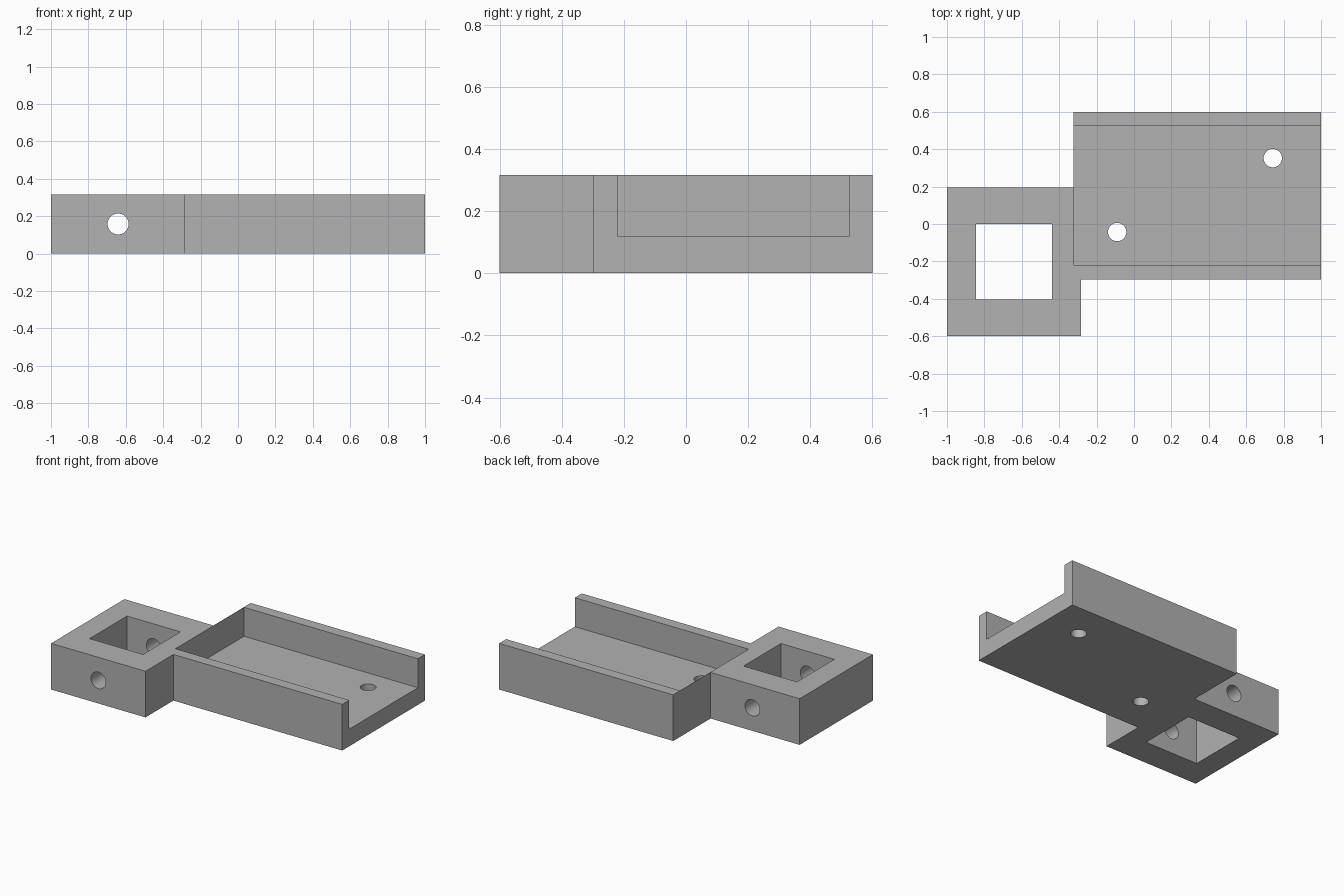
import bpy, bmesh
from math import pi

cube = bpy.data.objects.get("Cube")
if cube:
    bpy.data.objects.remove(cube, do_unlink=True)

HEIGHT, FLOOR = 0.317, 0.118
SOCKET = (-0.641, -0.202)        # centre of the square socket

grey = bpy.data.materials.new("light grey")
grey.use_nodes = True
colour = (0.445, 0.445, 0.445, 1)
grey.diffuse_color = colour
grey.node_tree.nodes["Principled BSDF"].inputs["Base Color"].default_value = colour


def make_object(name, bm):
    bmesh.ops.recalc_face_normals(bm, faces=bm.faces)
    mesh = bpy.data.meshes.new(name)
    bm.to_mesh(mesh)
    bm.free()
    mesh.materials.append(grey)
    obj = bpy.data.objects.new(name, mesh)
    bpy.context.collection.objects.link(obj)
    return obj


def prism(name, outline, z0, z1):
    bm = bmesh.new()
    face = bm.faces.new([bm.verts.new((x, y, z0)) for x, y in outline])
    side = bmesh.ops.extrude_face_region(bm, geom=[face])["geom"]
    verts = [v for v in side if isinstance(v, bmesh.types.BMVert)]
    bmesh.ops.translate(bm, verts=verts, vec=(0, 0, z1 - z0))
    return make_object(name, bm)


def box(name, x0, x1, y0, y1, z0, z1):
    return prism(name, [(x0, y0), (x1, y0), (x1, y1), (x0, y1)], z0, z1)


def drill(name, location, radius, depth, tilt=0):
    bm = bmesh.new()
    bmesh.ops.create_cone(bm, cap_ends=True, segments=48, radius1=radius,
                          radius2=radius, depth=depth)
    obj = make_object(name, bm)
    obj.location = location
    obj.rotation_euler.x = tilt
    return obj


# Socket block and tray share one outline
body = prism("socket_and_tray_bracket",
             [(-1, -0.6), (-0.283, -0.6), (-0.283, -0.297), (1, -0.297),
              (1, 0.6), (-0.323, 0.6), (-0.323, 0.195), (-1, 0.195)], 0, HEIGHT)

# Tray channel, square socket, cross hole and two floor holes
sx, sy = SOCKET
half = 0.203
cutters = [
    box("channel_cutter", -0.321, 1.2, -0.221, 0.524, FLOOR, 1),
    box("socket_cutter", sx - half, sx + half, sy - half, sy + half, -1, 1),
    drill("cross_hole_cutter", (sx, sy, HEIGHT / 2), 0.056, 2, pi / 2),
]
for x, y in ((-0.09, -0.043), (0.742, 0.352)):
    cutters.append(drill("floor_hole_cutter", (x, y, 0), 0.049, 1))

bpy.ops.object.select_all(action="DESELECT")
body.select_set(True)
bpy.context.view_layer.objects.active = body
for cutter in cutters:
    cutter.hide_render = True
    cut = body.modifiers.new(cutter.name, "BOOLEAN")
    cut.operation = "DIFFERENCE"
    cut.solver = "EXACT"
    cut.object = cutter
    bpy.ops.object.modifier_apply(modifier=cut.name)
    bpy.data.objects.remove(cutter, do_unlink=True)

# Round holes shade smooth, every other edge stays sharp
bpy.ops.object.shade_smooth_by_angle(angle=pi / 6)
